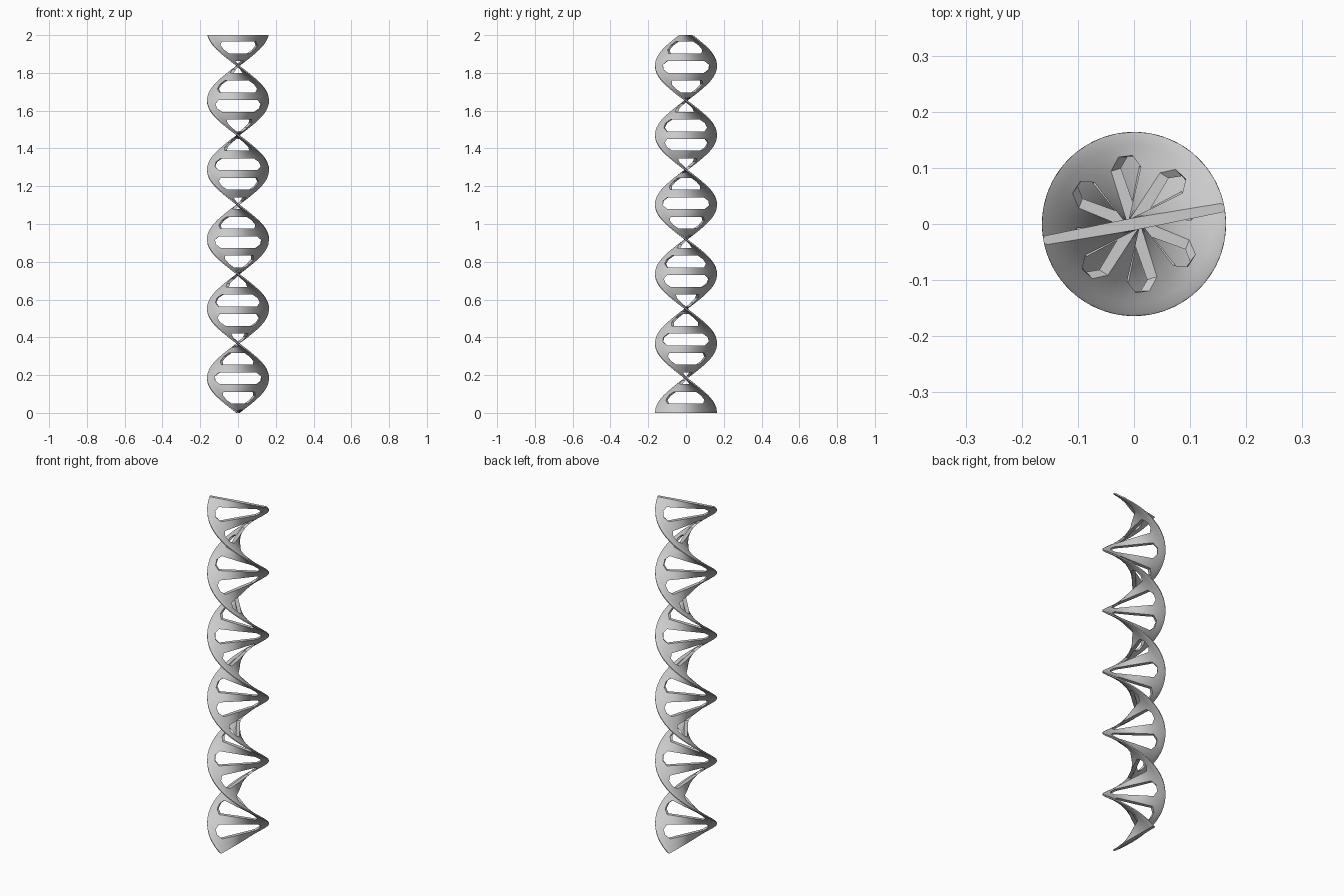
import bpy
import bmesh
import math

default = bpy.data.objects.get("Cube")
if default:
    bpy.data.objects.remove(default, do_unlink=True)

RADIUS, HEIGHT = 0.164, 2.0
HALF_TURN = 0.3675
HOLES, FIRST, PITCH = 19, 0.08, 0.103
TIP, CORNER = 0.122, 0.102        # half widths of each slot
HALF_H, TIP_H = 0.031, 0.012      # half heights of each slot

# Grid lines of the flat ladder, before twisting
right_side = [0.025, 0.05, 0.076, CORNER, TIP, 0.14, 0.158, RADIUS]
columns = [-x for x in reversed(right_side)] + [0.0] + right_side
rows = [0.0, 0.024]
for i in range(HOLES):
    centre = FIRST + i * PITCH
    rows += [centre + d for d in (-HALF_H, -TIP_H, TIP_H, HALF_H, PITCH / 2)]
rows.append(HEIGHT)


def slot_offset(z):
    """Height of z relative to the nearest slot centre."""
    i = min(max(round((z - FIRST) / PITCH), 0), HOLES - 1)
    return z - FIRST - i * PITCH


# Flat sheet with chamfered slots
bm = bmesh.new()
grid = [[bm.verts.new((x, 0, z)) for x in columns] for z in rows]
for j in range(len(rows) - 1):
    dz = slot_offset((rows[j] + rows[j + 1]) / 2)
    for i in range(len(columns) - 1):
        x = (columns[i] + columns[i + 1]) / 2
        quad = [grid[j][i], grid[j][i + 1], grid[j + 1][i + 1], grid[j + 1][i]]
        if abs(dz) < HALF_H and abs(x) < TIP:
            if abs(dz) < TIP_H or abs(x) < CORNER:
                continue
            # Chamfered slot corner: drop the vertex inside the slot
            inner = (0 if dz > 0 else 2) + (1 if x < 0 else 0)
            inner = {0: 0, 1: 1, 2: 3, 3: 2}[inner]
            quad.pop(inner)
        bm.faces.new(quad)
bmesh.ops.delete(bm, geom=[v for v in bm.verts if not v.link_faces], context='VERTS')

# Thicken into two layers
result = bmesh.ops.extrude_face_region(bm, geom=bm.faces[:], use_keep_orig=True)
back = {g for g in result["geom"] if isinstance(g, bmesh.types.BMVert)}

# Taper the thickness to the rim and twist around the axis
for v in bm.verts:
    x, z = v.co.x, v.co.z
    half = 0.011 - 0.003 * abs(x) / RADIUS
    if abs(x) > RADIUS - 0.001:
        half = 0.005
    y = half if v in back else -half
    a = math.pi / 2 - math.pi * z / HALF_TURN
    v.co.x = x * math.cos(a) - y * math.sin(a)
    v.co.y = x * math.sin(a) + y * math.cos(a)
bmesh.ops.recalc_face_normals(bm, faces=bm.faces[:])

mesh = bpy.data.meshes.new("twisted_ladder")
bm.to_mesh(mesh)
bm.free()
ladder = bpy.data.objects.new("twisted_ladder", mesh)
bpy.context.collection.objects.link(ladder)

# Plain grey
grey = bpy.data.materials.new("plain_grey")
grey.use_nodes = True
colour = (0.6, 0.6, 0.6, 1)
grey.diffuse_color = colour
grey.node_tree.nodes["Principled BSDF"].inputs["Base Color"].default_value = colour
mesh.materials.append(grey)

bpy.ops.object.select_all(action='DESELECT')
ladder.select_set(True)
bpy.context.view_layer.objects.active = ladder
bpy.ops.object.shade_smooth_by_angle(angle=math.radians(35))
